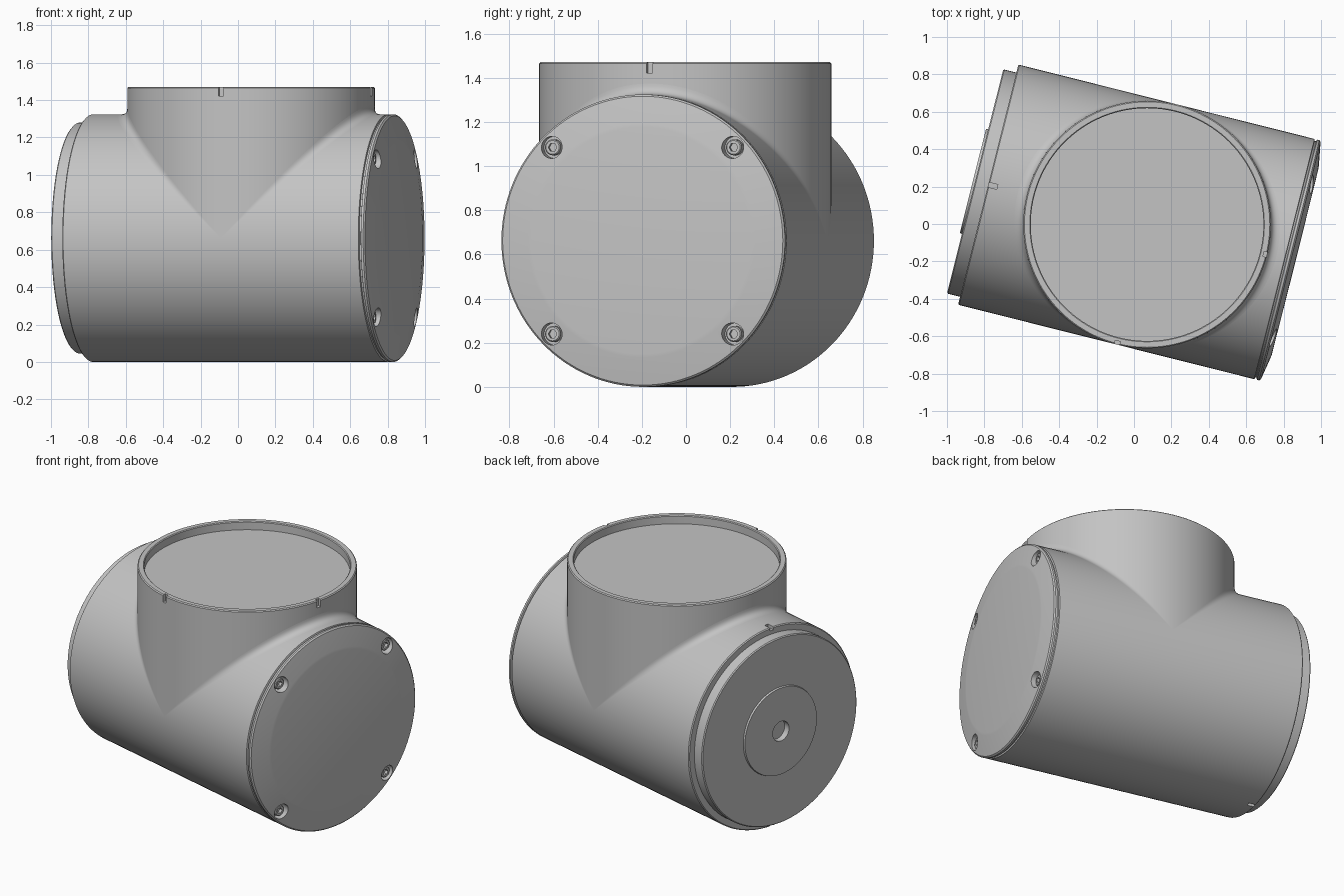
import bpy, bmesh, math
from math import sin, cos, tan, acos, pi
from mathutils import Matrix, Vector

if "Cube" in bpy.data.objects:
    bpy.data.objects.remove(bpy.data.objects["Cube"])

R = 0.662                 # shared radius of both cylinders
TOP = 1.47
SEGS = 128
TILT = math.radians(14.1)
U = Vector((cos(TILT), -sin(TILT), 0))   # body axis
V = Vector((sin(TILT), cos(TILT), 0))
UP = Vector((0, 0, 1))
CENTRE = Vector((0.07, -0.003, R))


def frame(x, y, z, origin):
    m = Matrix((x, y, z)).transposed().to_4x4()
    m.translation = origin
    return m


BODY = frame(V, UP, U, CENTRE)           # local z runs along the body
PORT = frame(U, V, UP, CENTRE - UP * R)  # local z is up, from the ground

grey = bpy.data.materials.new("satin grey")
grey.use_nodes = True
grey.diffuse_color = (0.55, 0.55, 0.55, 1)
grey.node_tree.nodes["Principled BSDF"].inputs["Base Color"].default_value = grey.diffuse_color


def make(name, bm, matrix):
    bm.transform(matrix)
    mesh = bpy.data.meshes.new(name)
    bm.to_mesh(mesh)
    bm.free()
    mesh.materials.append(grey)
    ob = bpy.data.objects.new(name, mesh)
    bpy.context.collection.objects.link(ob)
    return ob


def lathe(name, profile, matrix, segs=SEGS):
    """Revolve (radius, height) points about local z; ends close on the axis."""
    bm = bmesh.new()
    rings = []
    for r, h in profile:
        n = segs if r > 0 else 1
        rings.append([bm.verts.new((r * cos(2 * pi * i / segs), r * sin(2 * pi * i / segs), h))
                      for i in range(n)])
    for a, b in zip(rings, rings[1:]):
        for i in range(segs):
            j = (i + 1) % segs
            corners = [a[i % len(a)], a[j % len(a)], b[j % len(b)], b[i % len(b)]]
            bm.faces.new(list(dict.fromkeys(corners)))
    bmesh.ops.recalc_face_normals(bm, faces=bm.faces)
    return make(name, bm, matrix)


def rod(name, radius, low, high, matrix, segs=32):
    return lathe(name, [(0, low), (radius, low), (radius, high), (0, high)], matrix, segs)


def box(name, size, place, matrix):
    bm = bmesh.new()
    bmesh.ops.create_cube(bm, size=1, matrix=Matrix.Translation(place) @ Matrix.Diagonal((*size, 1)))
    return make(name, bm, matrix)


def select(ob):
    bpy.ops.object.select_all(action='DESELECT')
    ob.select_set(True)
    bpy.context.view_layer.objects.active = ob


def cut(ob, cutters):
    for c in cutters:
        c.hide_render = True
        mod = ob.modifiers.new("cut", 'BOOLEAN')
        mod.operation, mod.solver, mod.object = 'DIFFERENCE', 'EXACT', c
        select(ob)
        bpy.ops.object.modifier_apply(modifier=mod.name)
        bpy.data.objects.remove(c)


def smooth(ob):
    select(ob)
    bpy.ops.object.shade_smooth_by_angle(angle=math.radians(30))


# Horizontal body: stepped end with boss and hole, seam groove, tapered cover
body = lathe("body", [
    (0, -0.92), (0.065, -0.92), (0.065, -0.96), (0.287, -0.96), (0.29, -0.948),
    (0.612, -0.948), (0.618, -0.942), (0.618, -0.876), (R - 0.006, -0.876), (R, -0.87),
    (R, 0.757), (R - 0.01, 0.76), (R - 0.01, 0.768), (R, 0.771), (R, 0.784),
    (R - 0.008, 0.792), (0.53, 0.814), (0.513, 0.816), (0, 0.818)], BODY)

# Upright port with a shallow recessed mouth
port = lathe("port", [
    (0, R), (R, R), (R, TOP - 0.006), (R - 0.006, TOP), (0.627, TOP),
    (0.622, TOP - 0.005), (0.622, TOP - 0.055), (0, TOP - 0.055)], PORT)

# Alignment notches in the port rim and in the stepped end of the body
cut(port, [box("rim_notch", (0.04, 0.028, 0.1), (R, 0, TOP + 0.002), PORT),
           box("rim_notch", (0.028, 0.04, 0.1), (0, -R, TOP + 0.002), PORT)])
cut(body, [box("end_notch", (0.026, 0.04, 0.1), (0, side * R, -0.876), BODY) for side in (1, -1)])

# Counterbored socket screws around the cover
for i in range(4):
    a = pi / 4 + i * pi / 2
    spot = BODY @ Matrix.Translation((0.5975 * cos(a), 0.5975 * sin(a), 0))
    cut(body, [rod("screw_bore", 0.05, 0.745, 0.9, spot)])
    screw = lathe("cover_screw_%d" % (i + 1), [
        (0, 0.74), (0.036, 0.74), (0.036, 0.782), (0.031, 0.787), (0, 0.787)], spot, 32)
    cut(screw, [rod("hex_socket", 0.02, 0.765, 0.9, spot, 6)])
    smooth(screw)

# Rolling fillet where the port meets the body
FILLET, STEPS, ARC = 0.05, 96, 8
bm = bmesh.new()
for side in (1, -1):
    rows = []
    for i in range(STEPS + 1):
        al = (i / STEPS - 0.5) * pi
        f = FILLET * tan(acos(min(1, sin(al) ** 2)) / 2)
        n = math.sqrt(1 + sin(al) ** 2)
        a2 = al + f * sin(al) / n / R
        corner = Vector((R * cos(al), R * sin(al), R * cos(al)))
        low = Vector((R * cos(al) + f / n, R * sin(a2), R * cos(a2)))
        high = Vector((low.z, low.y, low.x))
        row = []
        for k in range(ARC + 1):
            t = k / ARC
            p = low * (1 - t) ** 2 + corner * 2 * t * (1 - t) + high * t * t
            row.append(bm.verts.new((side * p.x, p.y, p.z + R)))
        rows.append(row)
    for r0, r1 in zip(rows, rows[1:]):
        for k in range(ARC):
            quad = [r0[k], r1[k], r1[k + 1], r0[k + 1]]
            bm.faces.new(quad if side > 0 else quad[::-1])
fillet = make("port_fillet", bm, PORT)

for ob in (body, port, fillet):
    smooth(ob)
